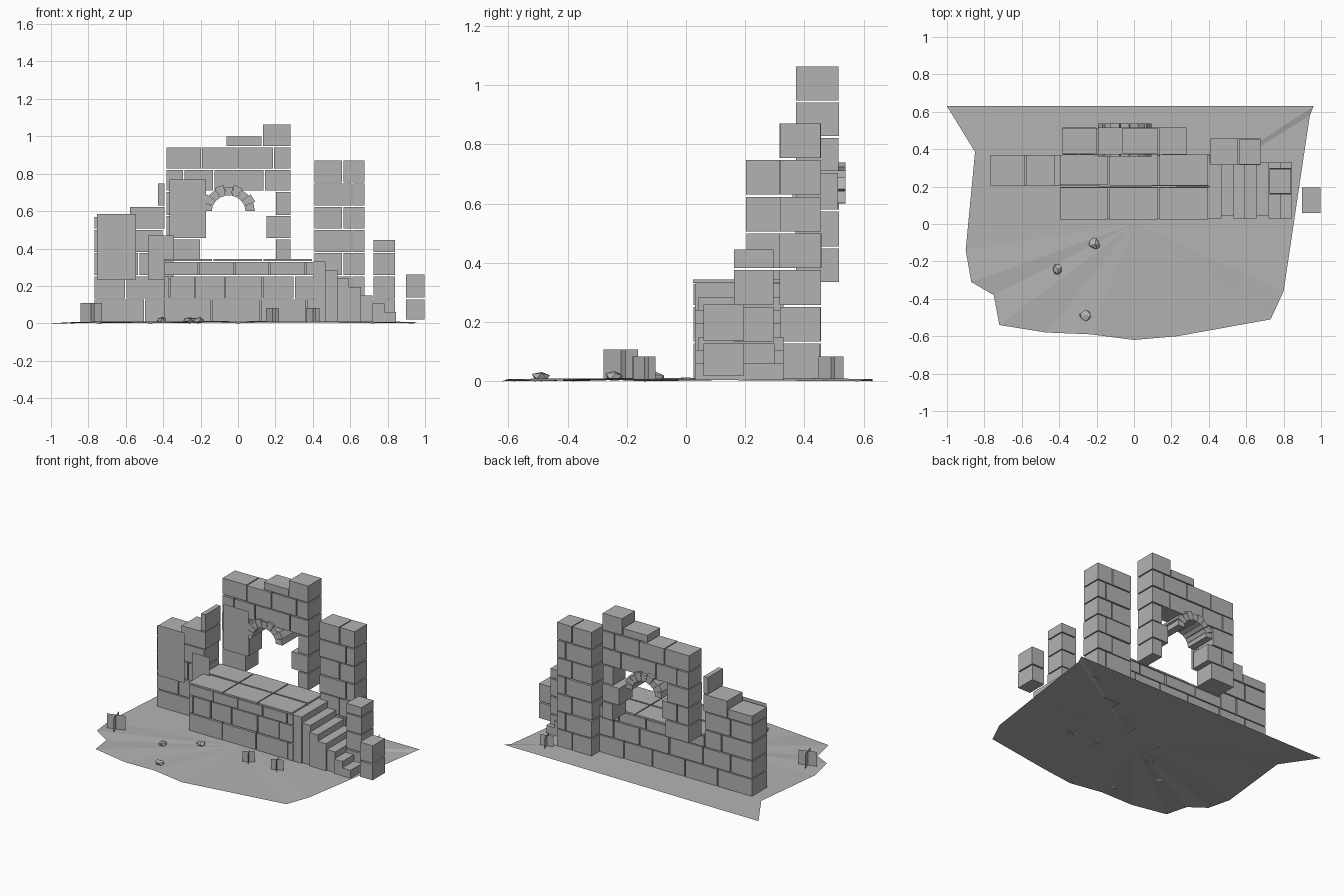
import bpy, bmesh, random
from math import sin, cos, pi
from mathutils import Matrix, Vector

random.seed(4)
if "Cube" in bpy.data.objects:
    bpy.data.objects.remove(bpy.data.objects["Cube"], do_unlink=True)

stone = bpy.data.materials.new("stone_grey")
stone.use_nodes = True
GREY = (0.45, 0.45, 0.45, 1)
stone.diffuse_color = GREY
stone.node_tree.nodes["Principled BSDF"].inputs["Base Color"].default_value = GREY
GAP = 0.007
ROWS = [0.01 + 0.124 * i for i in range(9)]   # course heights


def finish(name, bm):
    mesh = bpy.data.meshes.new(name)
    bm.to_mesh(mesh)
    bm.free()
    mesh.materials.append(stone)
    obj = bpy.data.objects.new(name, mesh)
    bpy.context.collection.objects.link(obj)
    return obj


def box(bm, x0, x1, y0, y1, z0, z1):
    size = Matrix.Diagonal((x1 - x0, y1 - y0, z1 - z0, 1))
    mid = Matrix.Translation(((x0 + x1) / 2, (y0 + y1) / 2, (z0 + z1) / 2))
    bmesh.ops.create_cube(bm, size=1, matrix=mid @ size)


def course(bm, xs, y0, y1, z0, z1):
    """One row of blocks between successive joints, with open mortar gaps."""
    for a, b in zip(xs, xs[1:]):
        j = random.uniform(0, 0.005)
        box(bm, a + GAP / 2, b - GAP / 2, y0 + j, y1 - j, z0, z1 - GAP)


def plate(bm, centre, direction, width, height):
    """Upright single-sided sheet."""
    c, d = Vector(centre), Vector(direction) * width / 2
    up = Vector((0, 0, height))
    bm.faces.new([bm.verts.new(p) for p in (c - d, c + d, c + d + up, c - d + up)])


# Ground sheet
outline = [(-1, .63), (-.85, .385), (-.9, -.14), (-.87, -.31), (-.75, -.38),
           (-.72, -.54), (-.47, -.58), (-.23, -.59), (0, -.62), (.23, -.6),
           (.73, -.51), (.8, -.36), (.94, .58), (.96, .63)]
bm = bmesh.new()
rim = [bm.verts.new((x, y, 0.008 * (i % 2))) for i, (x, y) in enumerate(outline)]
hub = bm.verts.new((0, 0, 0.012))
for a, b in zip(rim, rim[1:] + rim[:1]):
    bm.faces.new((a, b, hub))
finish("ground", bm)

# Platform front courses and paving
bm = bmesh.new()
course(bm, [-.4, -.14, .12, .365, .41], .025, .198, ROWS[0], ROWS[1])
course(bm, [-.4, -.365, -.23, -.07, .13, .3, .41], .025, .198, ROWS[1], ROWS[2])
course(bm, [-.4, -.21, -.02, .17, .36, .41], .025, .198, ROWS[2], .335)
finish("platform_front", bm)
bm = bmesh.new()
for y0, y1 in ((.02, .2), (.205, .372)):
    course(bm, [-.4, -.135, .132, .4], y0, y1, .332, .35)
finish("platform_paving", bm)

# Low wall behind the platform, rising at the left end
bm = bmesh.new()
low = (.2, .372)
course(bm, [-.77, -.5, -.25, 0, .22, .41], *low, ROWS[0], ROWS[1])
course(bm, [-.77, -.6, -.39, -.13, .1, .3, .41], *low, ROWS[1], ROWS[2])
course(bm, [-.77, -.53, -.4], *low, ROWS[2], ROWS[3])
course(bm, [-.4, -.19, .05, .26, .41], *low, ROWS[2], .335)
course(bm, [-.77, -.6, -.4], *low, ROWS[3], ROWS[4])
course(bm, [-.77, -.58], *low, ROWS[4], .575)
course(bm, [-.58, -.39], *low, ROWS[4], ROWS[5])
course(bm, [-.43, -.39], *low, ROWS[5], ROWS[6])
finish("left_wall", bm)

# Window wall with its opening
bm = bmesh.new()
deep = (.37, .517)
window = [(.335, .455, [-.385, -.2], [.2, .285]),
          (.455, .58, [-.385, -.29, -.17], [.15, .285]),
          (.58, .71, [-.385, -.21], [.2, .285]),
          (.71, .828, [-.385, -.29, -.13, .14, .285], []),
          (.828, .948, [-.385, -.195, 0, .19, .285], []),
          (.948, 1.005, [-.065, .13], []),
          (.948, 1.07, [.13, .285], [])]
for z0, z1, left, right in window:
    course(bm, left, *deep, z0, z1)
    course(bm, right, *deep, z0, z1)
finish("window_wall", bm)

# Arch of wedge stones
bm = bmesh.new()
COUNT = 9
for i in range(COUNT):
    a0, a1 = (pi * (i + t) / COUNT for t in (0.03, 0.97))
    r_out = 0.14 + 0.012 * (i % 2)
    ring = [(r * cos(a), r * sin(a)) for r, a in
            ((.09, a0), (r_out, a0), (r_out, a1), (.09, a1))]
    face = bm.faces.new([bm.verts.new((-.05 + u, .36, .6 + v * .93)) for u, v in ring])
    ext = bmesh.ops.extrude_face_region(bm, geom=[face])["geom"]
    bmesh.ops.translate(bm, vec=(0, .178, 0),
                        verts=[v for v in ext if isinstance(v, bmesh.types.BMVert)])
bmesh.ops.recalc_face_normals(bm, faces=bm.faces)
finish("window_arch", bm)

# Right pier
bm = bmesh.new()
for i in range(7):
    course(bm, [.405, .56 + .05 * (i % 2), .68], .315, .457, ROWS[i], ROWS[i + 1])
finish("right_pier", bm)

# Stairs
bm = bmesh.new()
for i in range(7):
    x = .405 + .063 * i
    box(bm, x, x + .063, .03 + .012 * (i % 3 == 1), .33, .005, .33 - .045 * i)
finish("stairs", bm)

# Broken posts on the right
bm = bmesh.new()
for i in range(4):
    course(bm, [.72, .842], .157, .3, ROWS[i], min(ROWS[i + 1], .452))
finish("small_post", bm)
bm = bmesh.new()
course(bm, [.896, 1.0], .055, .2, .02, .135)
course(bm, [.896, 1.0], .055, .2, .137, .267)
finish("end_post", bm)

# Flat hanging growth in front of the walls
bm = bmesh.new()
for x0, x1, y, z0, z1 in ((-.755, -.545, .19, .235, .585),
                          (-.48, -.345, .18, .235, .47),
                          (-.365, -.17, .36, .455, .77)):
    plate(bm, ((x0 + x1) / 2, y, z0), (1, 0, 0), x1 - x0, z1 - z0)
finish("hanging_growth", bm)

# Crossed-sheet plants
bm = bmesh.new()
for x, y, w, h, turn in ((-.785, -.22, .122, .1, .3), (.185, -.145, .08, .075, .5),
                         (.4, -.14, .08, .075, .4), (.73, .49, .088, .075, .3)):
    for a in (turn, turn + pi / 2):
        plate(bm, (x, y, .008), (cos(a), sin(a), 0), w, h)
finish("plants", bm)

# Loose rocks
bm = bmesh.new()
for x, y, r in ((-.21, -.105, .033), (-.41, -.24, .03), (-.26, -.49, .032)):
    place = Matrix.Translation((x, y, .015)) @ Matrix.Diagonal((1, 1, .6, 1))
    rock = bmesh.ops.create_icosphere(bm, subdivisions=1, radius=r, matrix=place)
    for v in rock["verts"]:
        v.co += Vector([random.uniform(-.005, .005) for _ in range(3)])
finish("loose_rocks", bm)
